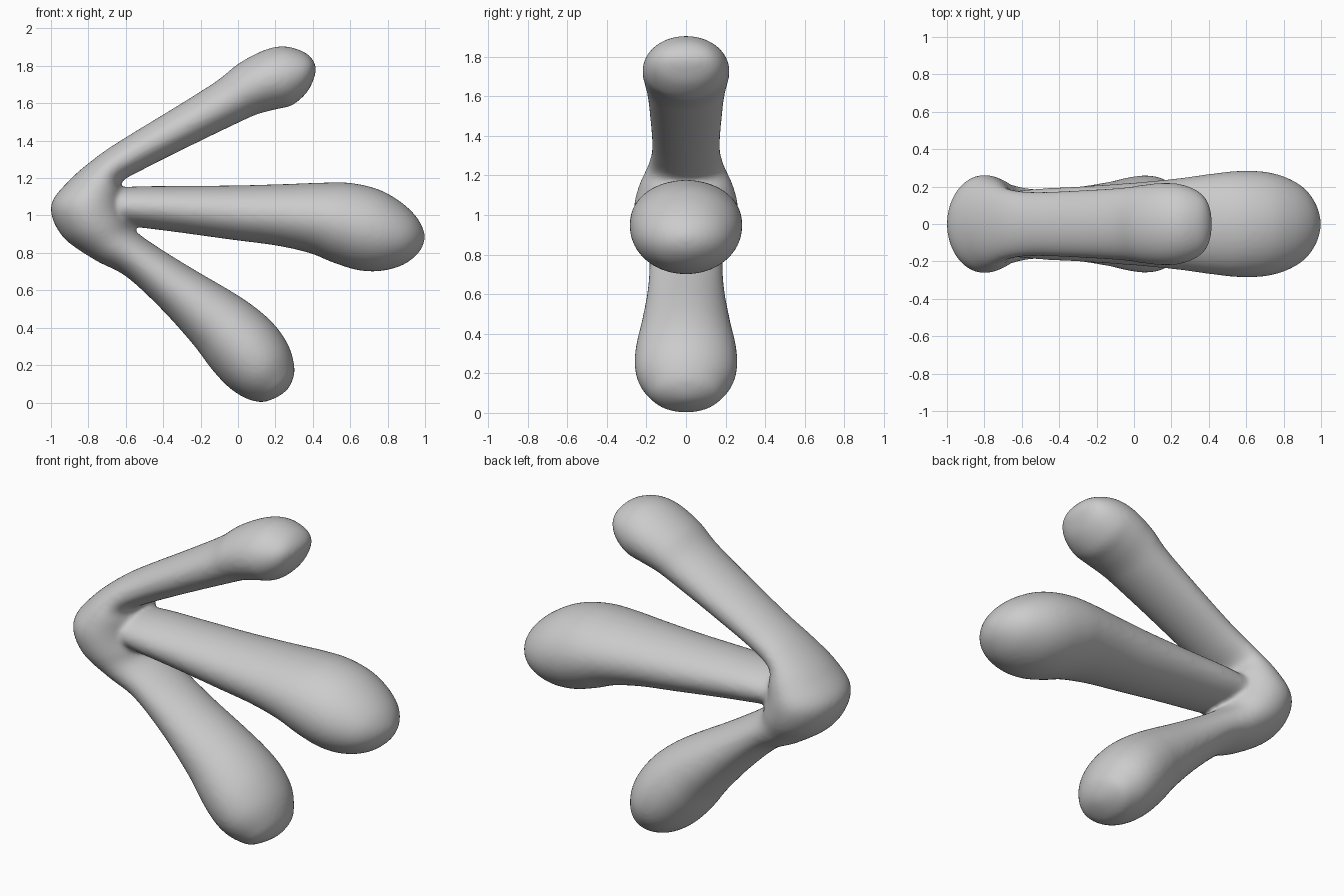
import bpy, bmesh, math
from mathutils import Vector

if "Cube" in bpy.data.objects:
    bpy.data.objects.remove(bpy.data.objects["Cube"])

SEG, SUB = 40, 8

# Stations: (edge A x, z), (edge B x, z), half width in y
# Bent arm: upper tip -> round elbow -> lower tip
bent_arm = [
    (.415, 1.80, .415, 1.80, 0),
    (.385, 1.85, .41, 1.745, .105),
    (.33, 1.885, .37, 1.66, .17),
    (.235, 1.905, .29, 1.59, .21),
    (.13, 1.88, .20, 1.567, .22),
    (0, 1.81, .10, 1.54, .21),
    (-.12, 1.715, .01, 1.50, .195),
    (-.35, 1.57, -.24, 1.38, .18),
    (-.58, 1.43, -.50, 1.25, .172),
    (-.74, 1.325, -.62, 1.18, .19),
    (-.90, 1.19, -.61, 1.12, .235),
    (-1.0, 1.05, -.60, 1.05, .262),
    (-.94, .89, -.58, .99, .25),
    (-.77, .765, -.555, .925, .21),
    (-.60, .675, -.45, .845, .187),
    (-.41, .50, -.25, .72, .195),
    (-.24, .31, -.02, .585, .225),
    (-.15, .19, .11, .495, .25),
    (-.07, .10, .20, .41, .26),
    (0, .045, .265, .315, .245),
    (.07, .012, .297, .22, .20),
    (.15, .005, .298, .14, .14),
    (.255, .06, .255, .06, 0),
]
# Middle finger: inside the elbow -> tip
middle_finger = [
    (-.80, 1.10, -.80, 1.04, 0),
    (-.72, 1.14, -.72, .96, .15),
    (-.55, 1.155, -.56, .94, .185),
    (-.30, 1.158, -.32, .91, .20),
    (0, 1.161, -.03, .87, .22),
    (.25, 1.168, .20, .84, .243),
    (.47, 1.176, .38, .80, .27),
    (.61, 1.173, .51, .748, .284),
    (.75, 1.14, .64, .708, .28),
    (.86, 1.08, .76, .703, .25),
    (.94, 1.01, .88, .735, .19),
    (.985, .94, .965, .80, .10),
    (.998, .875, .998, .875, 0),
]


def mirrored(s):
    """Continuation of the surface past a closed tip."""
    return Vector((s[2], s[3], s[0], s[1], -s[4]))


def add_limb(bm, stations):
    """Loft elliptical rings through the stations with a smooth spline."""
    p = [mirrored(stations[1])] + [Vector(s) for s in stations] + [mirrored(stations[-2])]
    rings = []
    for i in range(1, len(p) - 2):
        a, b, c, d = p[i - 1:i + 3]
        for k in range(SUB):
            t = k / SUB
            if i == 1 and k == 0:
                continue
            s = (b * 2 + (c - a) * t + (a * 2 - b * 5 + c * 4 - d) * t * t
                 + (b * 3 - a - c * 3 + d) * t ** 3) * 0.5
            A, B = Vector((s[0], 0, s[1])), Vector((s[2], 0, s[3]))
            mid, half = (A + B) / 2, (A - B) / 2
            ring = []
            for j in range(SEG):
                w = 2 * math.pi * j / SEG
                ring.append(bm.verts.new(mid + half * math.cos(w)
                                         + Vector((0, s[4] * math.sin(w), 0))))
            rings.append(ring)
    for r0, r1 in zip(rings, rings[1:]):
        for j in range(SEG):
            n = (j + 1) % SEG
            bm.faces.new((r0[j], r0[n], r1[n], r1[j]))
    for ring, s in ((rings[0], stations[0]), (rings[-1], stations[-1])):
        tip = bm.verts.new(((s[0] + s[2]) / 2, 0, (s[1] + s[3]) / 2))
        for j in range(SEG):
            bm.faces.new((ring[j], ring[(j + 1) % SEG], tip))


bm = bmesh.new()
add_limb(bm, bent_arm)
add_limb(bm, middle_finger)
bmesh.ops.recalc_face_normals(bm, faces=bm.faces)
mesh = bpy.data.meshes.new("three_finger_body")
bm.to_mesh(mesh)
bm.free()
body = bpy.data.objects.new("three_finger_body", mesh)
bpy.context.collection.objects.link(body)

# Fuse the limbs into one skin and soften the joints
remesh = body.modifiers.new("fuse", 'REMESH')
remesh.mode = 'VOXEL'
remesh.voxel_size = 0.012
remesh.use_smooth_shade = True
soften = body.modifiers.new("soften", 'SMOOTH')
soften.factor = 0.5
soften.iterations = 12
